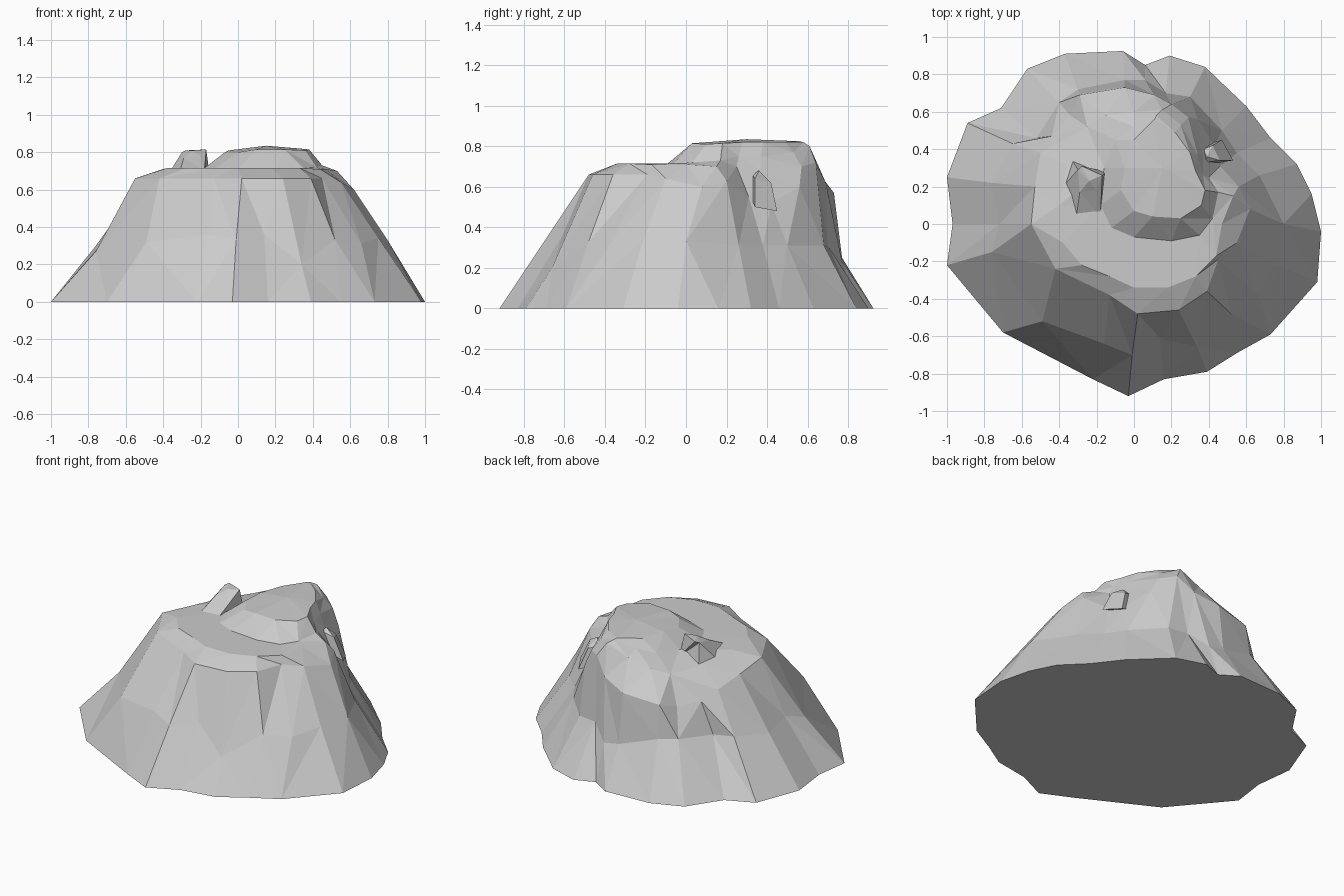
import bpy, bmesh, math
from math import atan2, tau


def loft(name, centre, contours, tip):
    """Skin stacked contour loops (any point count) with flat triangles."""
    bm = bmesh.new()

    def ring(points):
        ordered = sorted(points, key=lambda p: atan2(p[1] - centre[1], p[0] - centre[0]) % tau)
        angles = [atan2(p[1] - centre[1], p[0] - centre[0]) % tau for p in ordered]
        return [bm.verts.new(p) for p in ordered], angles

    def zip_rings(low, high):
        (a, aa), (b, ba) = low, high
        i = j = 0
        na, nb = len(a), len(b)
        while i < na or j < nb:
            next_a = aa[(i + 1) % na] + (tau if i + 1 >= na else 0)
            next_b = ba[(j + 1) % nb] + (tau if j + 1 >= nb else 0)
            if j >= nb or (i < na and next_a <= next_b):
                bm.faces.new((a[i % na], a[(i + 1) % na], b[j % nb]))
                i += 1
            else:
                bm.faces.new((a[i % na], b[(j + 1) % nb], b[j % nb]))
                j += 1

    rings = [ring(c) for c in contours]
    bm.faces.new(list(reversed(rings[0][0])))
    for low, high in zip(rings, rings[1:]):
        zip_rings(low, high)
    top = rings[-1][0]
    peak = bm.verts.new(tip)
    for k, v in enumerate(top):
        bm.faces.new((v, top[(k + 1) % len(top)], peak))
    bmesh.ops.recalc_face_normals(bm, faces=bm.faces)
    mesh = bpy.data.meshes.new(name)
    bm.to_mesh(mesh)
    bm.free()
    obj = bpy.data.objects.new(name, mesh)
    bpy.context.collection.objects.link(obj)
    return obj


# Ground outline
base = [(x, y, 0) for x, y in (
    (1, -.04), (.95, .16), (.87, .32), (.73, .46), (.60, .63), (.38, .84), (.19, .90),
    (.06, .85), (-.06, .925), (-.37, .91), (-.57, .83), (-.71, .62), (-.89, .54),
    (-1, .25), (-.97, 0), (-1, -.22), (-.70, -.58), (-.22, -.83), (-.03, -.92),
    (.16, -.83), (.39, -.79), (.55, -.69), (.73, -.59), (.98, -.31))]

# Top of the lower skirt, with the ledge at the back
skirt = [
    (.67, .26, .31), (.55, .38, .31), (.47, .50, .31), (.30, .68, .31), (.17, .70, .31),
    (.06, .77, .23), (-.05, .77, .25), (-.30, .72, .33), (-.40, .65, .33), (-.52, .46, .32),
    (-.65, .43, .33), (-.76, .22, .30), (-.72, 0, .32), (-.76, -.15, .27), (-.49, -.52, .32),
    (-.16, -.64, .36), (-.01, -.70, .33), (.14, -.61, .36), (.34, -.66, .20),
    (.52, -.48, .33), (.66, -.38, .31), (.75, -.21, .34), (.80, 0, .33)]

# Shoulder where the cliffs end
shoulder = [
    (.62, .08, .60), (.56, .20, .63), (.46, .31, .55), (.43, .42, .52), (.34, .56, .60),
    (.20, .64, .72), (.11, .69, .62), (-.05, .73, .57), (-.29, .69, .54), (-.34, .58, .50),
    (-.44, .47, .52), (-.50, .38, .58), (-.53, .20, .62), (-.55, 0, .66), (-.42, -.24, .66),
    (-.13, -.38, .66), (.02, -.48, .66), (.24, -.46, .66), (.39, -.36, .66),
    (.45, -.19, .66), (.55, -.10, .64)]

# Outer edge of the flat terrace
terrace = [
    (.47, 0, .71), (.53, .15, .70), (.40, .25, .70), (.37, .37, .68), (.29, .57, .70),
    (.15, .61, .80), (0, .60, .74), (-.15, .58, .70), (-.25, .52, .67), (-.36, .32, .68),
    (-.40, .10, .71), (-.38, -.10, .715), (-.28, -.22, .715), (-.13, -.28, .715),
    (0, -.34, .715), (.18, -.34, .715), (.33, -.28, .715), (.44, -.17, .71)]

# Foot and crest of the summit
foot = [
    (.42, .03, .72), (.45, .17, .73), (.37, .26, .75), (.34, .37, .75), (.25, .53, .77),
    (.12, .58, .82), (0, .52, .77), (-.10, .45, .74), (-.16, .30, .72), (-.18, .10, .715),
    (-.12, -.02, .715), (0, -.07, .715), (.20, -.09, .715), (.35, -.06, .715)]
crest = [
    (.36, .10, .81), (.38, .18, .815), (.33, .28, .82), (.30, .38, .82), (.22, .49, .82),
    (.11, .56, .825), (0, .45, .81), (-.05, .30, .81), (-.07, .18, .80), (0, .07, .80),
    (.10, .04, .815), (.25, .03, .815)]
loft("rocky_hill", (.10, .25), [base, skirt, shoulder, terrace, foot, crest], (.15, .30, .835))

# Boulder on the terrace
loft("terrace_boulder", (-.25, .19), [
    [(-.38, .20, .67), (-.33, .34, .67), (-.15, .28, .67), (-.18, .04, .70), (-.31, .03, .70)],
    [(-.30, .29, .80), (-.28, .31, .81), (-.17, .26, .815), (-.20, .18, .78), (-.29, .17, .77)]],
    (-.24, .23, .81))

# Jagged slab leaning on the right-hand cliff
loft("cliff_slab", (.45, .38), [
    [(.53, .34, .50), (.47, .45, .48), (.38, .42, .52), (.40, .32, .55)],
    [(.46, .34, .64), (.42, .42, .62), (.37, .40, .64), (.38, .33, .66)]], (.39, .36, .68))
